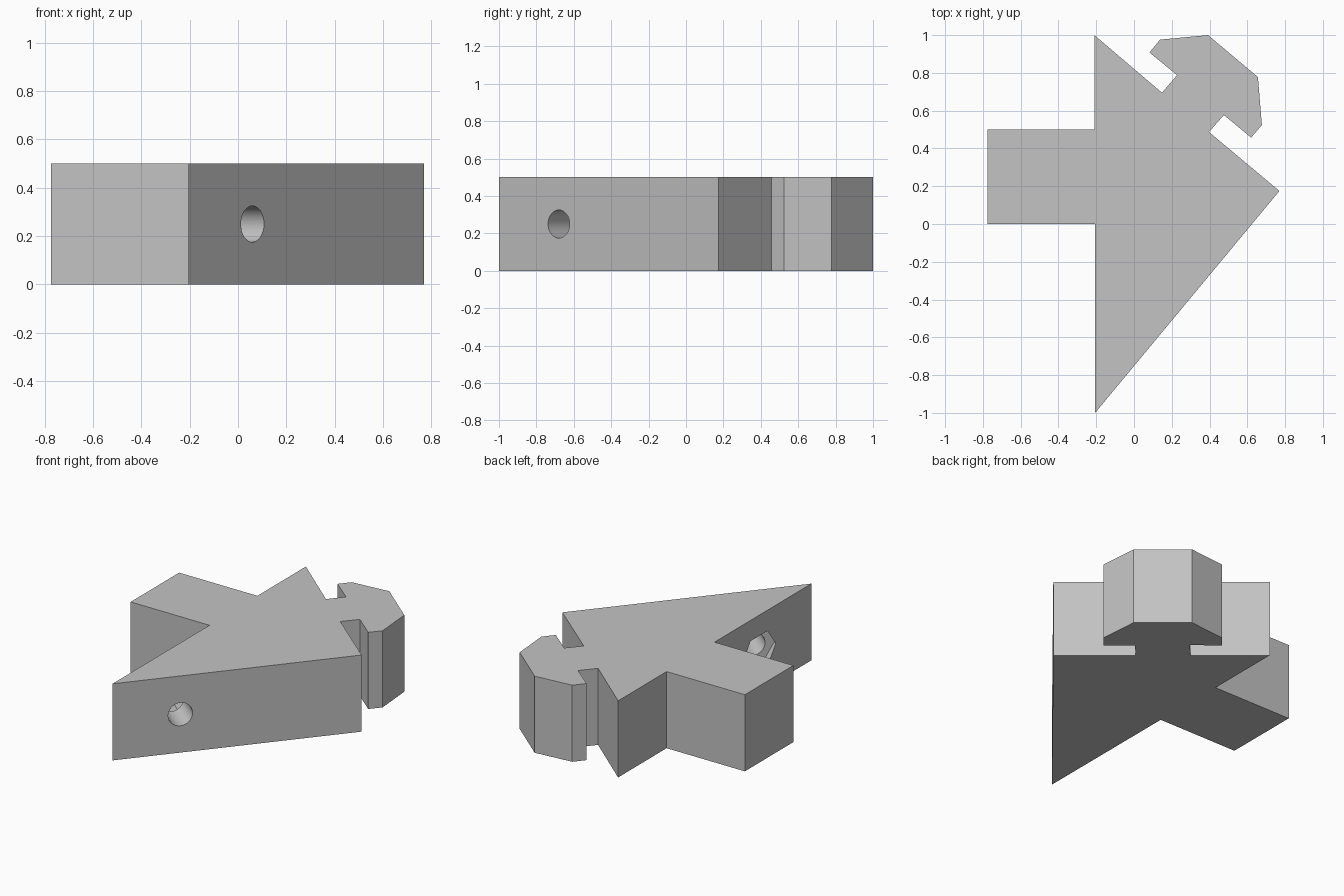
import bpy
import bmesh
from math import cos, sin, tau
from mathutils import Vector

cube = bpy.data.objects.get("Cube")
if cube:
    bpy.data.objects.remove(cube)

grey = bpy.data.materials.new("plain_grey")
grey.use_nodes = True
colour = (0.55, 0.55, 0.55, 1)
grey.diffuse_color = colour
grey.node_tree.nodes["Principled BSDF"].inputs["Base Color"].default_value = colour


def prism(name, points, sweep):
    """Solid made by sweeping a closed outline along a vector."""
    bm = bmesh.new()
    face = bm.faces.new([bm.verts.new(p) for p in points])
    swept = bmesh.ops.extrude_face_region(bm, geom=[face], use_keep_orig=True)
    moved = [g for g in swept["geom"] if isinstance(g, bmesh.types.BMVert)]
    bmesh.ops.translate(bm, verts=moved, vec=sweep)
    bmesh.ops.recalc_face_normals(bm, faces=bm.faces)
    mesh = bpy.data.meshes.new(name)
    bm.to_mesh(mesh)
    bm.free()
    mesh.materials.append(grey)
    obj = bpy.data.objects.new(name, mesh)
    bpy.context.collection.objects.link(obj)
    return obj


# Body: arrow-shaped plate with a leg, a spike and a hooked head
outline = [(-0.21, 1), (-0.21, 0.5), (-0.775, 0.5), (-0.775, 0), (-0.206, 0),
           (-0.206, -1), (0.77, 0.175), (0.397, 0.487), (0.476, 0.577),
           (0.62, 0.457), (0.677, 0.524), (0.656, 0.778), (0.392, 1),
           (0.138, 0.976), (0.082, 0.908), (0.228, 0.788), (0.148, 0.695)]
height = Vector((0, 0, 0.5))
body = prism("bracket_body", [(x, y, 0) for x, y in outline], height)

# Bolt axis, square to the slanted face
up = Vector((0, 0, 1))
along = Vector((0.976, 1.175, 0)).normalized()
axis = up.cross(along)
entry = Vector((0.06, -0.68, 0.25))
exit_distance = (-0.206 - entry.x) / axis.x


def bore(name, sides, radius, start, end):
    angles = [tau * i / sides for i in range(sides)]
    ring = [entry + axis * start + radius * (cos(a) * along + sin(a) * up)
            for a in angles]
    return prism(name, ring, axis * (end - start))


# Round bolt hole and hexagonal nut pocket
cutters = [bore("bolt_hole_cutter", 32, 0.075, -0.1, exit_distance + 0.2),
           bore("nut_pocket_cutter", 6, 0.133, exit_distance - 0.14, exit_distance + 0.22)]
bpy.context.view_layer.objects.active = body
body.select_set(True)
for cutter in cutters:
    cutter.hide_render = True
    cut = body.modifiers.new(cutter.name, 'BOOLEAN')
    cut.operation = 'DIFFERENCE'
    cut.solver = 'EXACT'
    cut.object = cutter
    bpy.ops.object.modifier_apply(modifier=cut.name)
    bpy.data.objects.remove(cutter)

bpy.ops.object.shade_smooth_by_angle()
